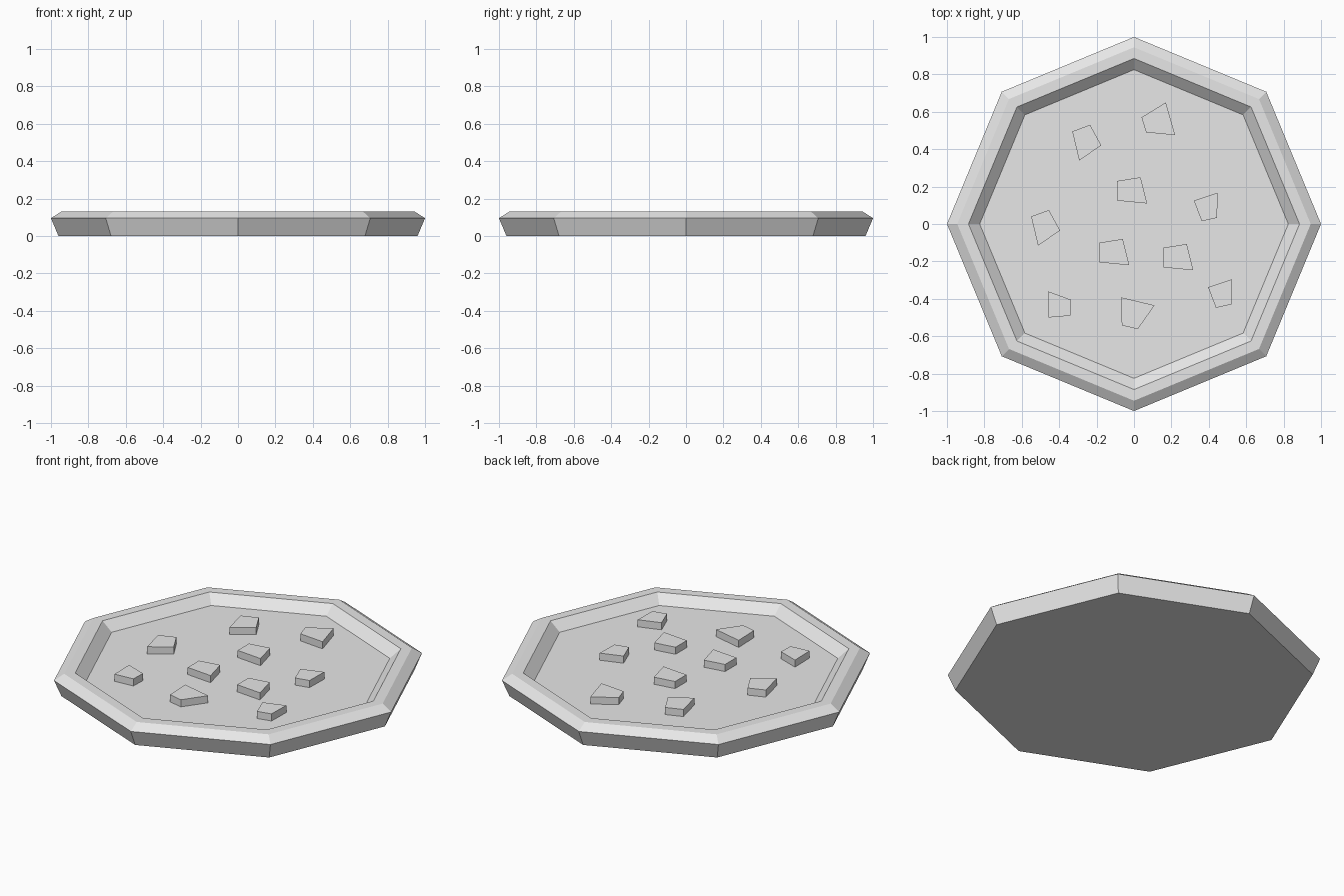
import bpy
import bmesh
from math import cos, sin, pi

SIDES = 8
FLOOR_Z = 0.078
STONE_TOP = 0.12

cube = bpy.data.objects.get("Cube")
if cube:
    bpy.data.objects.remove(cube, do_unlink=True)

# One plain grey for everything
grey = bpy.data.materials.new("plain grey")
grey.use_nodes = True
grey.diffuse_color = (0.8, 0.8, 0.8, 1)
grey.node_tree.nodes["Principled BSDF"].inputs["Base Color"].default_value = (0.8, 0.8, 0.8, 1)


def finish(name, bm):
    bmesh.ops.recalc_face_normals(bm, faces=bm.faces)
    mesh = bpy.data.meshes.new(name)
    bm.to_mesh(mesh)
    bm.free()
    mesh.materials.append(grey)
    obj = bpy.data.objects.new(name, mesh)
    bpy.context.collection.objects.link(obj)
    return obj


def stack_rings(name, rings):
    """Join equal-sized rings of points into a closed solid."""
    bm = bmesh.new()
    loops = [[bm.verts.new(p) for p in ring] for ring in rings]
    for low, high in zip(loops, loops[1:]):
        n = len(low)
        for i in range(n):
            j = (i + 1) % n
            bm.faces.new((low[i], low[j], high[j], high[i]))
    bm.faces.new(loops[0][::-1])
    bm.faces.new(loops[-1])
    return finish(name, bm)


def octagon(radius, z):
    angles = [2 * pi * i / SIDES for i in range(SIDES)]
    return [(radius * cos(a), radius * sin(a), z) for a in angles]


# Tray: flared outside, bevelled rim, sloped inner wall, sunken floor
profile = [(0.96, 0), (1, 0.095), (0.945, 0.13), (0.885, 0.13), (0.825, FLOOR_Z)]
stack_rings("tray", [octagon(r, z) for r, z in profile])

# Stone outlines, each relative to its first corner, with its placements
stones = {
    "square_stone": ([(0, 0), (0.125, 0.02), (0.16, -0.12), (0, -0.105)],
                     [(-0.09, 0.23), (-0.185, -0.1), (0.157, -0.127)]),
    "tilted_stone": ([(0, 0), (0.095, 0.035), (0.155, -0.075), (0.037, -0.155)],
                     [(-0.33, 0.495), (-0.55, 0.04)]),
    "tapered_stone": ([(0, 0), (0.127, 0.042), (0.124, -0.092), (0.042, -0.11)],
                      [(0.32, 0.125), (0.396, -0.338)]),
    "pointed_stone": ([(0, 0), (0.13, 0.08), (0.18, -0.095), (0.025, -0.08)],
                      [(0.04, 0.57)]),
    "small_stone": ([(0, 0), (0.123, -0.045), (0.12, -0.13), (0.003, -0.14)],
                    [(-0.46, -0.36)]),
    "wide_stone": ([(0, 0), (0.18, -0.043), (0.09, -0.17), (0.005, -0.15)],
                   [(-0.07, -0.392)]),
}
for name, (outline, places) in stones.items():
    for number, (x, y) in enumerate(places, 1):
        stack_rings(f"{name}_{number}",
                    [[(x + u, y + v, z) for u, v in outline] for z in (FLOOR_Z, STONE_TOP)])
